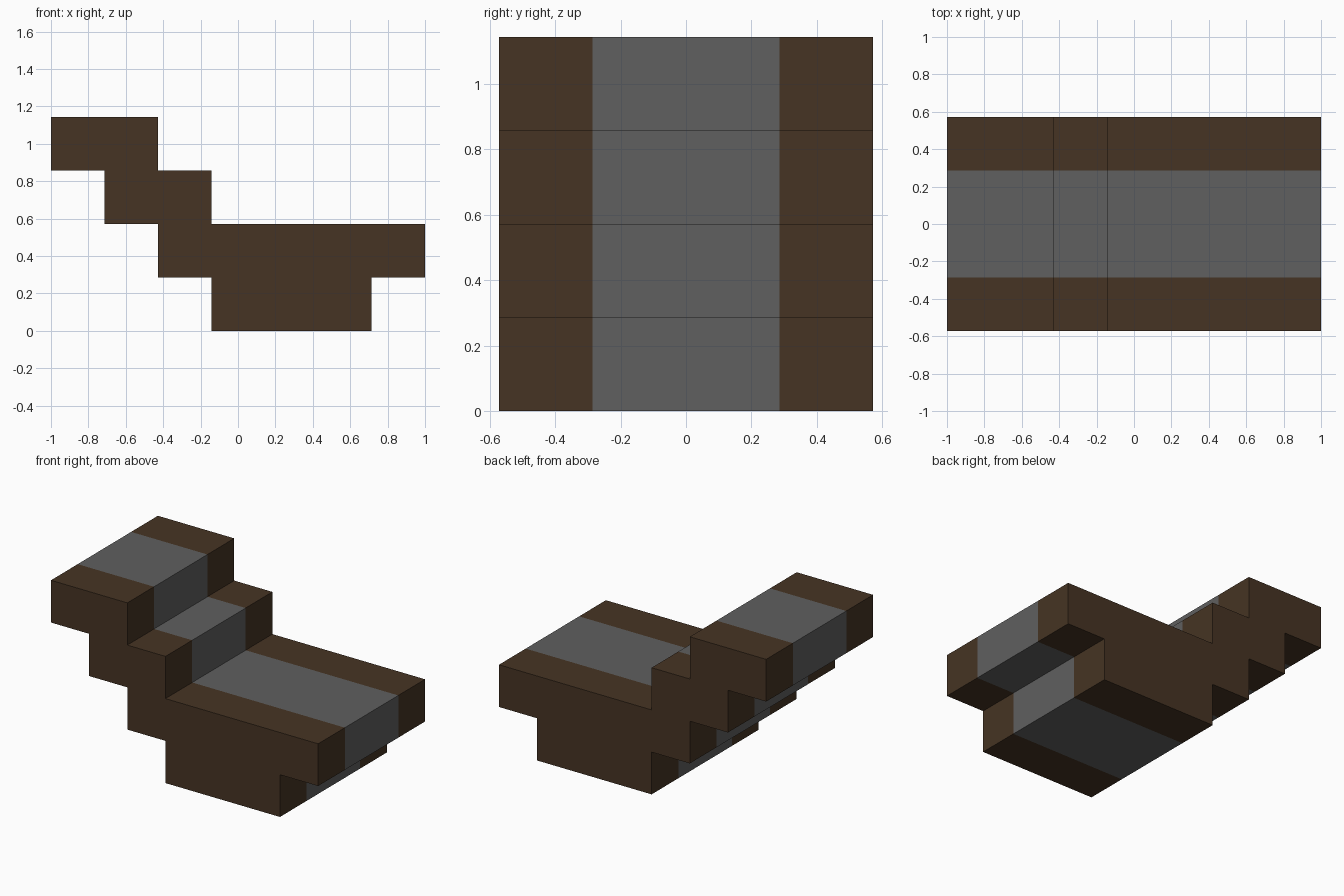
import bpy, bmesh

cube = bpy.data.objects.get("Cube")
if cube:
    bpy.data.objects.remove(cube, do_unlink=True)

U = 1 / 7  # block unit


def make_material(name, rgb):
    mat = bpy.data.materials.new(name)
    mat.use_nodes = True
    col = (*rgb, 1.0)
    mat.diffuse_color = col
    bsdf = next(n for n in mat.node_tree.nodes if n.type == 'BSDF_PRINCIPLED')
    bsdf.inputs["Base Color"].default_value = col
    bsdf.inputs["Roughness"].default_value = 0.9
    return mat


brown = make_material("dark brown", (0.061, 0.034, 0.017))
grey = make_material("mid grey", (0.116, 0.116, 0.116))

# Stepped side profile (x, z) in block units, counter-clockwise from the front
profile = [(-1, 0), (5, 0), (5, 2), (7, 2), (7, 4), (-1, 4), (-1, 6), (-3, 6),
           (-3, 8), (-7, 8), (-7, 6), (-5, 6), (-5, 4), (-3, 4), (-3, 2), (-1, 2)]
# Stations across the width: brown edge, grey runner, brown edge
stations = [-4, -2, 2, 4]

bm = bmesh.new()
rings = [[bm.verts.new((x * U, y * U, z * U)) for x, z in profile] for y in stations]
n = len(profile)
for a, b in zip(rings, rings[1:]):
    for i in range(n):
        j = (i + 1) % n
        bm.faces.new((a[i], b[i], b[j], a[j]))

# Front and back caps
bm.faces.new(rings[0])
bm.faces.new(rings[-1][::-1])
bmesh.ops.recalc_face_normals(bm, faces=bm.faces)

# Grey runner wraps the middle strip; everything else is brown
for f in bm.faces:
    middle = abs(f.calc_center_median().y) < U
    f.material_index = int(middle and abs(f.normal.y) < 0.5)

mesh = bpy.data.meshes.new("stepped_block")
bm.to_mesh(mesh)
bm.free()
mesh.materials.append(brown)
mesh.materials.append(grey)
obj = bpy.data.objects.new("stepped_block", mesh)
bpy.context.collection.objects.link(obj)
